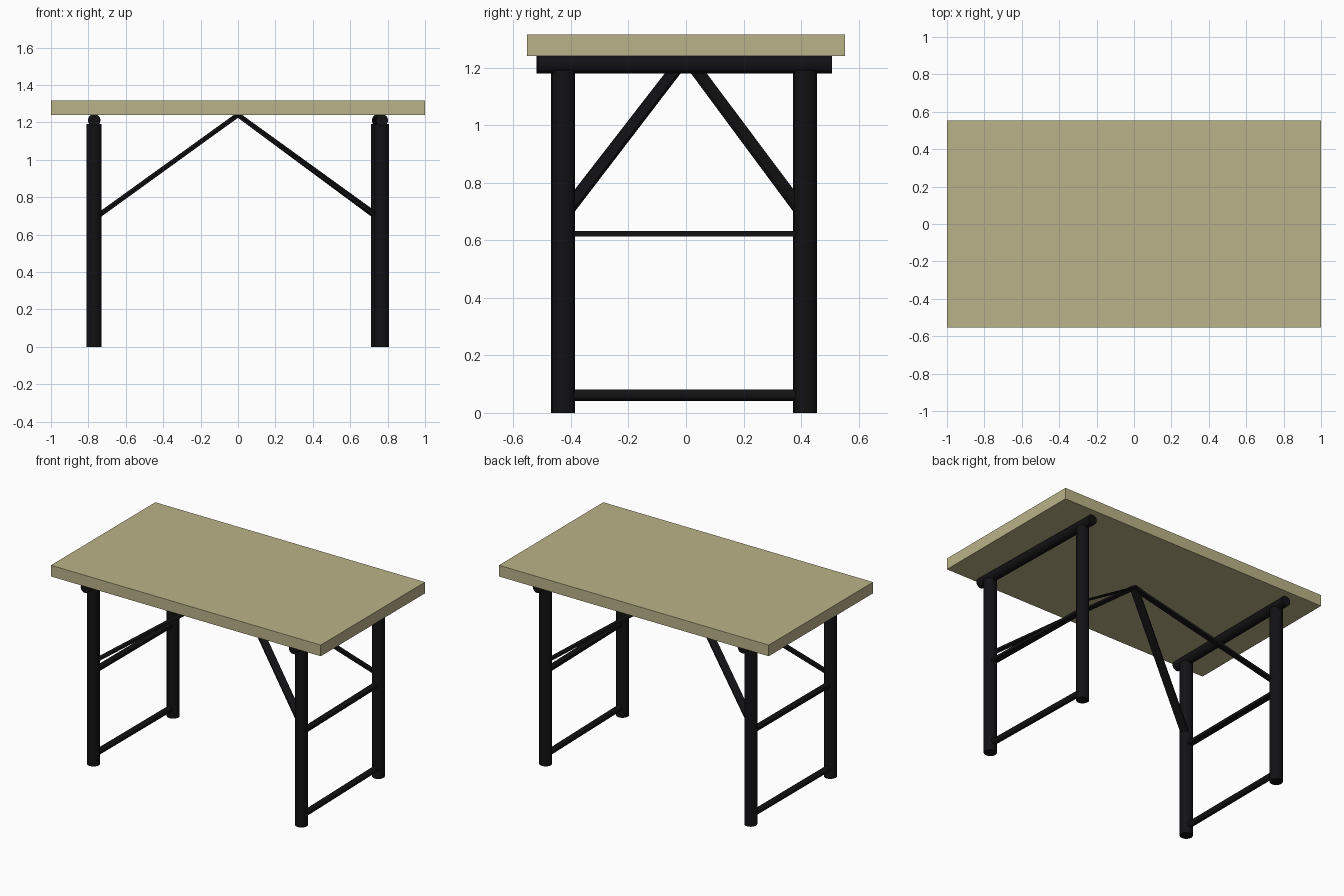
import bpy
from mathutils import Vector, Matrix

if "Cube" in bpy.data.objects:
    bpy.data.objects.remove(bpy.data.objects["Cube"])


def material(name, color):
    m = bpy.data.materials.new(name)
    m.diffuse_color = (*color, 1)
    m.use_nodes = True
    m.node_tree.nodes["Principled BSDF"].inputs["Base Color"].default_value = m.diffuse_color
    return m


WOOD = material("pale_wood", (0.50, 0.45, 0.25))
BLACK = material("black_metal", (0.006, 0.006, 0.007))


def rod(name, a, b, r):
    """Round tube between two points."""
    a, b = Vector(a), Vector(b)
    bpy.ops.mesh.primitive_cylinder_add(vertices=32, radius=r, depth=(b - a).length)
    o = bpy.context.object
    o.name = name
    o.matrix_world = Matrix.Translation((a + b) / 2) @ (b - a).to_track_quat('Z', 'Y').to_matrix().to_4x4()
    o.data.materials.append(BLACK)
    bpy.ops.object.shade_smooth_by_angle()
    return o


def strap(name, a, b, width, thick):
    """Flat bar between two points, its wide side kept horizontal."""
    a, b = Vector(a), Vector(b)
    d = (b - a).normalized()
    w = d.cross(Vector((0, 0, 1))).normalized()
    t = w.cross(d)
    rot = Matrix((w, d, t)).transposed().to_4x4()
    bpy.ops.mesh.primitive_cube_add(size=1)
    o = bpy.context.object
    o.name = name
    o.data.transform(Matrix.Diagonal((width, (b - a).length, thick, 1)))
    o.matrix_world = Matrix.Translation((a + b) / 2) @ rot
    o.data.materials.append(BLACK)
    return o


# Tabletop slab
bpy.ops.mesh.primitive_cube_add(size=1, location=(0, 0, 1.278))
top = bpy.context.object
top.name = "tabletop"
top.data.transform(Matrix.Diagonal((2, 1.105, 0.075, 1)))
top.data.materials.append(WOOD)

# Two leg frames; the right one sits very slightly skewed
frames = {
    "left": ((-0.77, -0.43), (-0.768, 0.411)),
    "right": ((0.768, -0.425), (0.75, 0.415)),
}
for side, (front, back) in frames.items():
    f, k = Vector((*front, 0)), Vector((*back, 0))
    along = (k - f).normalized()

    def up(p, z):
        return p + Vector((0, 0, z))

    # Legs and the folding braces meeting under the middle of the top
    for end, p in (("front", f), ("back", k)):
        rod(f"{side}_{end}_leg", p, up(p, 1.192), 0.0395)
        strap(f"{side}_{end}_brace", up(p, 0.685), (0, 0, 1.24), 0.05, 0.012)

    # Hinge tube, middle strap and lower rung
    rod(f"{side}_hinge_bar", up(f - along * 0.09, 1.211), up(k + along * 0.092, 1.211), 0.032)
    strap(f"{side}_middle_bar", up(f, 0.622), up(k, 0.622), 0.04, 0.019)
    rod(f"{side}_lower_rung", up(f, 0.062), up(k, 0.062), 0.02)
